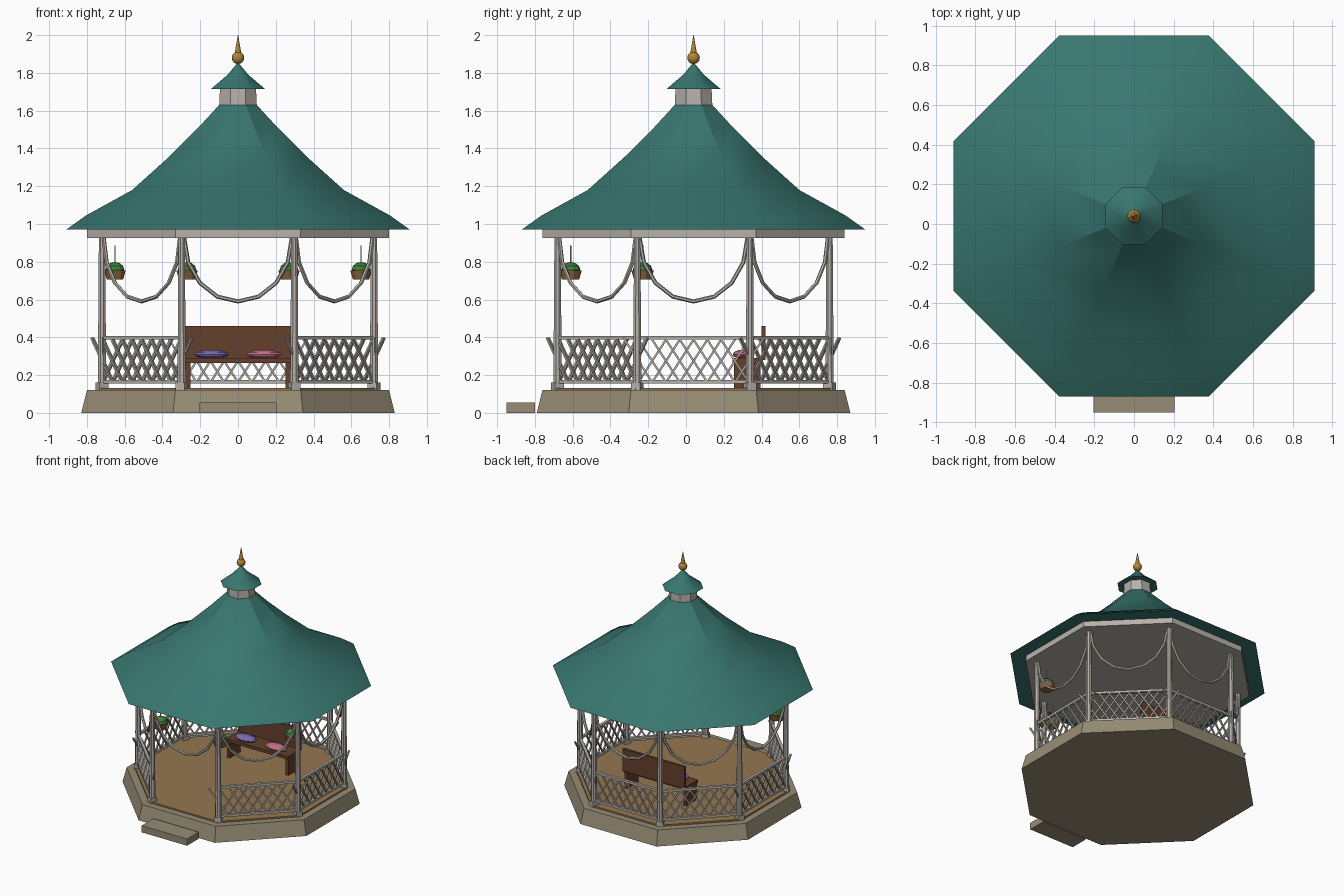
import bpy, bmesh
from math import sin, cos, pi, tan, radians
from mathutils import Vector, Matrix

if "Cube" in bpy.data.objects:
    bpy.data.objects.remove(bpy.data.objects["Cube"])

CY = 0.04                      # centre of the pavilion in y
T = tan(pi / 8)


def mat(name, r, g, b):
    m = bpy.data.materials.new(name)
    m.diffuse_color = (r, g, b, 1)
    m.use_nodes = True
    m.node_tree.nodes["Principled BSDF"].inputs["Base Color"].default_value = m.diffuse_color
    return m


TEAL = mat("teal_roof", 0.04, 0.18, 0.16)
STONE = mat("stone", 0.31, 0.265, 0.18)
DECK = mat("deck_wood", 0.30, 0.18, 0.08)
PAINT = mat("pale_paint", 0.47, 0.44, 0.40)
WOOD = mat("dark_wood", 0.13, 0.05, 0.025)
GOLD = mat("gold", 0.45, 0.24, 0.04)
POT = mat("pot", 0.26, 0.14, 0.05)
LEAF = mat("leaf", 0.05, 0.22, 0.04)
PURPLE = mat("purple_cloth", 0.20, 0.14, 0.42)
PINK = mat("pink_cloth", 0.55, 0.16, 0.24)


def finish(name, bm, material, smooth=False):
    bmesh.ops.recalc_face_normals(bm, faces=bm.faces)
    me = bpy.data.meshes.new(name)
    bm.to_mesh(me)
    bm.free()
    ob = bpy.data.objects.new(name, me)
    bpy.context.collection.objects.link(ob)
    me.materials.append(material)
    if smooth:
        bpy.context.view_layer.objects.active = ob
        ob.select_set(True)
        bpy.ops.object.shade_smooth_by_angle(angle=radians(30))
        ob.select_set(False)
    return ob


def lathe(bm, prof, loc, n=8, apothem=False):
    # closed n-sided solid from (radius, z) points
    k = 1 / cos(pi / n) if apothem else 1
    rings = [[bm.verts.new((loc[0] + r * k * cos((i + .5) * 2 * pi / n),
                            loc[1] + r * k * sin((i + .5) * 2 * pi / n),
                            loc[2] + z)) for i in range(n)] for r, z in prof]
    for a, b in zip(rings, rings[1:]):
        for i in range(n):
            j = (i + 1) % n
            bm.faces.new((a[i], a[j], b[j], b[i]))
    bm.faces.new(rings[0])
    bm.faces.new(rings[-1])


def octagon(name, prof, material, smooth=False):
    bm = bmesh.new()
    lathe(bm, prof, (0, CY, 0), 8, True)
    return finish(name, bm, material, smooth)


def add_box(bm, c, s, rot=Matrix()):
    bmesh.ops.create_cube(bm, size=1, matrix=Matrix.Translation(c) @ rot.to_4x4() @ Matrix.Diagonal((*s, 1)))


def box(name, lo, hi, material):
    bm = bmesh.new()
    lo, hi = Vector(lo), Vector(hi)
    add_box(bm, (lo + hi) / 2, hi - lo)
    return finish(name, bm, material)


def ball(name, c, s, material, u=16, v=8):
    bm = bmesh.new()
    bmesh.ops.create_uvsphere(bm, u_segments=u, v_segments=v, radius=1,
                              matrix=Matrix.Translation(c) @ Matrix.Diagonal((*s, 1)))
    return finish(name, bm, material, True)


def bar(bm, a, b, w):
    a, b = Vector(a), Vector(b)
    d = b - a
    add_box(bm, (a + b) / 2, (w, w, d.length), d.to_track_quat('Z', 'Y').to_matrix())


# base, deck and step
octagon("base", [(0.83, 0), (0.80, 0.12)], STONE)
octagon("deck", [(0.745, 0.115), (0.745, 0.132)], DECK)
box("step", (-0.205, -0.95, 0), (0.205, -0.80, 0.055), STONE)

# eave beam, roof, cupola
octagon("eave_beam", [(0.80, 0.925), (0.80, 0.972)], PAINT)
octagon("roof", [(0.91, 0.97), (0.805, 1.045), (0.56, 1.18), (0.36, 1.36),
                 (0.21, 1.51), (0.10, 1.63)], TEAL, True)
octagon("cupola", [(0.10, 1.62), (0.095, 1.725)], PAINT)
octagon("cupola_roof", [(0.143, 1.715), (0.055, 1.79), (0.005, 1.85)], TEAL, True)

# finial
ball("finial_ball", (0, CY, 1.88), (0.033, 0.033, 0.033), GOLD)
bm = bmesh.new()
lathe(bm, [(0.018, 1.905), (0.001, 2.0)], (0, CY, 0), 12)
finish("finial_spike", bm, GOLD, True)

# posts with plinths, hanging baskets on the four front posts
R = 0.72 / cos(pi / 8)
for i in range(8):
    a = (i + .5) * pi / 4
    x, y = R * cos(a), R * sin(a) + CY
    bm = bmesh.new()
    add_box(bm, (x, y, 0.14), (0.052, 0.052, 0.04), Matrix.Rotation(a, 3, 'Z'))
    lathe(bm, [(0.024, 0.15), (0.018, 0.93)], (x, y, 0))
    finish("post", bm, PAINT)
    if sin(a) < 0:
        x, y = 0.705 * cos(a), 0.705 * sin(a) + CY
        bm = bmesh.new()
        lathe(bm, [(0.045, 0.705), (0.06, 0.755)], (x, y, 0), 10)
        finish("basket", bm, POT)
        ball("plant", (x, y, 0.757), (0.052, 0.052, 0.042), LEAF, 10, 6)
        bm = bmesh.new()
        lathe(bm, [(0.004, 0.75), (0.004, 0.885)], (x, y, 0), 6)
        finish("basket_hanger", bm, PAINT)

# bays: hanging festoon on every side, lattice railing on all but the front
H = 0.72 * T
for i in range(8):
    place = Matrix.Translation((0, CY, 0)) @ Matrix.Rotation(i * pi / 4, 4, 'Z') @ Matrix.Translation((0, -0.72, 0))
    bm = bmesh.new()
    rings = []
    for k in range(9):
        t = k * pi / 8
        c = Vector((0.285 * cos(t), 0, 0.925 - 0.335 * sin(t)))
        n = Vector((0.335 * cos(t), 0, -0.285 * sin(t))).normalized()
        rings.append([bm.verts.new(c + 0.011 * (n * cos(q) + Vector((0, 1, 0)) * sin(q)))
                      for q in [j * pi / 3 for j in range(6)]])
    for p, q in zip(rings, rings[1:]):
        for j in range(6):
            bm.faces.new((p[j], p[(j + 1) % 6], q[(j + 1) % 6], q[j]))
    bm.faces.new(rings[0])
    bm.faces.new(rings[-1])
    finish("festoon", bm, PAINT).matrix_world = place
    if i == 0:
        continue
    bm = bmesh.new()
    add_box(bm, (0, 0, 0.398), (2 * H, 0.022, 0.018))
    add_box(bm, (0, 0, 0.165), (2 * H, 0.022, 0.018))
    for k in range(8):
        x = -0.29 + k * 0.073
        for s in (-1, 1):
            bar(bm, (s * x, s * 0.005, 0.165), (s * (x + 0.15), s * 0.005, 0.397), 0.011)
    finish("railing", bm, PAINT).matrix_world = place

# bench with cushions
box("bench_seat", (-0.28, 0.245, 0.265), (0.28, 0.405, 0.29), WOOD)
box("bench_back", (-0.28, 0.40, 0.28), (0.28, 0.42, 0.46), WOOD)
for s in (-1, 1):
    box("bench_leg", (s * 0.265 - 0.013, 0.255, 0.13), (s * 0.265 + 0.013, 0.395, 0.27), WOOD)
ball("purple_cushion", (-0.14, 0.30, 0.31), (0.092, 0.052, 0.024), PURPLE)
ball("pink_cushion", (0.137, 0.30, 0.31), (0.092, 0.052, 0.024), PINK)
